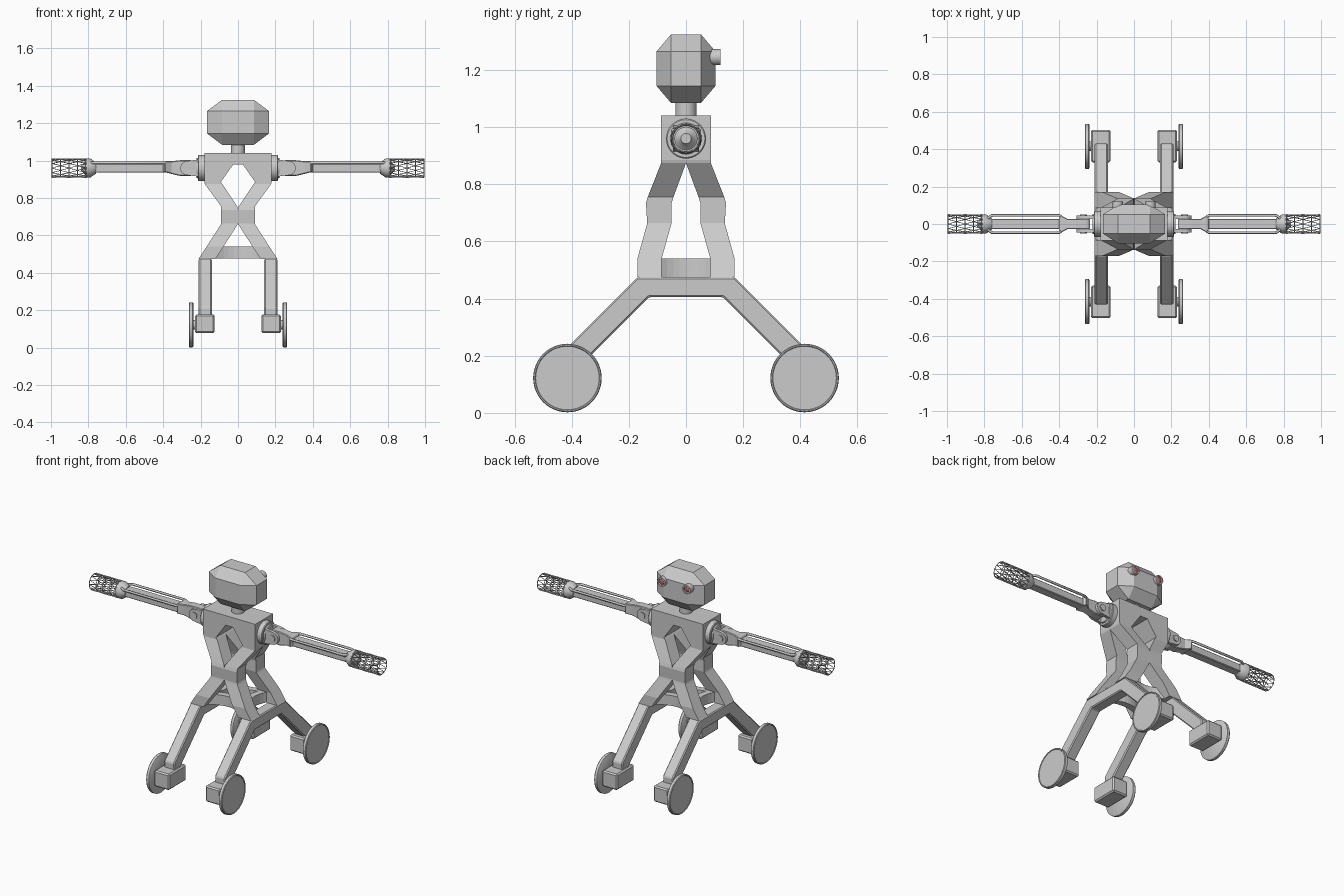
import bpy, bmesh
from math import sin, cos, pi, radians
from itertools import product

if "Cube" in bpy.data.objects:
    bpy.data.objects.remove(bpy.data.objects["Cube"])

AXES = {'x': lambda t, u, v: (t, u, v), 'y': lambda t, u, v: (u, t, v), 'z': lambda t, u, v: (u, v, t)}


def finish(name, bm, mirror='', bevel=0, smooth=False):
    bmesh.ops.recalc_face_normals(bm, faces=bm.faces)
    me = bpy.data.meshes.new(name)
    bm.to_mesh(me)
    bm.free()
    ob = bpy.data.objects.new(name, me)
    bpy.context.collection.objects.link(ob)
    if smooth:
        for p in me.polygons:
            p.use_smooth = True
        me.set_sharp_from_angle(angle=radians(35))
    if bevel:
        b = ob.modifiers.new('Bevel', 'BEVEL')
        b.width, b.segments, b.limit_method = bevel, 1, 'ANGLE'
    if mirror:
        m = ob.modifiers.new('Mirror', 'MIRROR')
        m.use_axis = ('x' in mirror, 'y' in mirror, False)
        m.use_mirror_merge = False
    return ob


def loft(name, rings, caps=True, **kw):
    bm = bmesh.new()
    rows = [[bm.verts.new(p) for p in r] for r in rings]
    n = len(rows[0])
    for a, b in zip(rows, rows[1:]):
        for i in range(n):
            j = (i + 1) % n
            bm.faces.new((a[i], a[j], b[j], b[i]))
    if caps:
        bm.faces.new(rows[0])
        bm.faces.new(rows[-1])
    return finish(name, bm, **kw)


def prism(name, pts, axis, lo, hi, **kw):
    f = AXES[axis]
    return loft(name, [[f(t, u, v) for u, v in pts] for t in (lo, hi)], **kw)


def box(name, x, y, z, **kw):
    return prism(name, [(x[0], y[0]), (x[1], y[0]), (x[1], y[1]), (x[0], y[1])], 'z', *z, **kw)


def lathe(name, profile, axis, u, v, n=32, **kw):
    f = AXES[axis]
    kw.setdefault('smooth', True)
    return loft(name, [[f(t, u + r * cos(2 * pi * i / n), v + r * sin(2 * pi * i / n))
                        for i in range(n)] for t, r in profile], **kw)


# Head: chamfered block
bm = bmesh.new()
for sx, sy in product((-1, 1), repeat=2):
    for z in (1.084, 1.325):
        bm.verts.new((.085 * sx, .052 * sy, z))
    for z in (1.144, 1.265):
        bm.verts.new((.085 * sx, .103 * sy, z))
        bm.verts.new((.165 * sx, .052 * sy, z))
bmesh.ops.convex_hull(bm, input=bm.verts)
bmesh.ops.dissolve_limit(bm, angle_limit=.02, verts=bm.verts, edges=bm.edges)
finish('head', bm)
lathe('neck', [(1.03, .037), (1.095, .037)], 'z', 0, 0)

# Eyes with red lenses
lathe('eye_barrel', [(.07, .028), (.121, .028), (.121, .02), (.115, .018)], 'y', .087, 1.245, mirror='x')
lens = lathe('eye_lens', [(.11, .018), (.117, .016), (.12, .008)], 'y', .087, 1.245, mirror='x')
red = bpy.data.materials.new('lens_red')
red.diffuse_color = (.55, .12, .12, 1)
red.use_nodes = True
red.node_tree.nodes["Principled BSDF"].inputs["Base Color"].default_value = red.diffuse_color
lens.data.materials.append(red)

# Torso: crossed struts, one quarter lofted through (z, x_in, x_out, y_in, y_out)
levels = [(1.04, 0, .18, 0, .087), (.98, 0, .18, 0, .087), (.98, .025, .18, 0, .087),
          (.885, .092, .18, 0, .087), (.874, .083, .177, 0, .087), (.755, .004, .09, .044, .134),
          (.735, 0, .09, .05, .14), (.665, 0, .09, .05, .136), (.655, .004, .094, .053, .138),
          (.54, .078, .168, .085, .17), (.475, .12, .21, .085, .17)]
loft('torso', [[(a, c, z), (b, c, z), (b, d, z), (a, d, z)] for z, a, b, c, d in levels], mirror='xy')

# Hip ring: inward-bowed braces between the four strut feet
def bowed(ends, depth, width, steps=10):
    ts = [-1 + 2 * i / steps for i in range(steps + 1)]
    outer = [(t * ends, depth + .04 * t * t) for t in ts]
    return outer + [(u, d - width) for u, d in reversed(outer)]


brace = bowed(.125, .09, .04)
prism('hip_brace_cross', brace, 'z', .476, .54, mirror='y')
side = bowed(.11, .115, .04)
prism('hip_brace_side', [(d, u) for u, d in side], 'z', .476, .54, mirror='x')

# Legs: bent frame on each side
half = [(.17, .475), (.43, .215), (.43, .105), (.13, .405)]
frame = half + [(-y, z) for y, z in reversed(half)]
prism('leg_frame', frame, 'x', .14, .21, mirror='x', bevel=.006)
box('wheel_motor', (.125, .23), (.33, .503), (.077, .177), mirror='xy', bevel=.008)
lathe('axle', [(.22, .025), (.245, .025)], 'x', .415, .122, n=20, mirror='xy')
lathe('wheel', [(.238, .114), (.242, .12), (.258, .12), (.262, .117), (.262, .113), (.259, .111)],
      'x', .415, .122, n=48, mirror='xy')

# Shoulders
Z = .96
lathe('shoulder_disc', [(.17, .07), (.21, .07), (.214, .066), (.214, .055), (.222, .052)],
      'x', 0, Z, n=40, mirror='x')
tip = [(.27 + .038 * cos(a), Z + .038 * sin(a)) for a in [pi * (i / 10 - .5) for i in range(11)]]
prism('shoulder_prong', [(.215, Z - .045)] + tip + [(.215, Z + .045)], 'y', .028, .046, mirror='xy')
lathe('shoulder_pin', [(-.052, .02), (.052, .02)], 'y', .27, Z, n=20, mirror='x')

# Upper arm: rounded root tapering to a flared elbow (x, half depth, half height)
def arm_loft(name, stations):
    loft(name, [[(x, -y, Z + c - h), (x, y, Z + c - h), (x, y, Z + c + h), (x, -y, Z + c + h)]
                for x, y, h, c in stations], mirror='x', bevel=.004)


arm_loft('upper_arm', [(.235, .027, .03, 0), (.25, .027, .042, 0), (.31, .027, .042, 0),
                       (.355, .027, .034, .003), (.39, .046, .03, .008), (.4, .03, .026, .005)])
arm_loft('forearm', [(.385, .027, .024, 0), (.78, .027, .024, 0)])

# Forearm rods bent out beside the beam
c = bpy.data.curves.new('forearm_rod', 'CURVE')
c.dimensions, c.bevel_depth, c.bevel_resolution, c.use_fill_caps = '3D', .0075, 1, True
for sx, sy in product((-1, 1), repeat=2):
    s = c.splines.new('POLY')
    s.points.add(3)
    for p, (x, y) in zip(s.points, [(.375, .028), (.4, .046), (.76, .046), (.79, .025)]):
        p.co = (sx * x, sy * y, Z + .028, 1)
bpy.context.collection.objects.link(bpy.data.objects.new('forearm_rod', c))

# Wrist cone and collar
lathe('wrist', [(.76, .03), (.79, .051), (.815, .051), (.815, .04), (.83, .022), (.84, .018)],
      'x', 0, Z, n=24, mirror='x')

# Lattice barrel at the end of each arm
N, R = 12, .049
rings = [[(.812 + .0455 * k, R * cos(2 * pi * (i + k / 2) / N), Z + R * sin(2 * pi * (i + k / 2) / N))
          for i in range(N)] for k in range(5)]
cage = [loft('arm_cage', rings, caps=False)][0]
bm = bmesh.new()
bm.from_mesh(cage.data)
bmesh.ops.triangulate(bm, faces=bm.faces, quad_method='SHORT_EDGE')
bm.to_mesh(cage.data)
bm.free()
w = cage.modifiers.new('Wire', 'WIREFRAME')
w.thickness, w.use_even_offset, w.use_boundary, w.offset = .007, False, True, 0
m = cage.modifiers.new('Mirror', 'MIRROR')
m.use_mirror_merge = False
